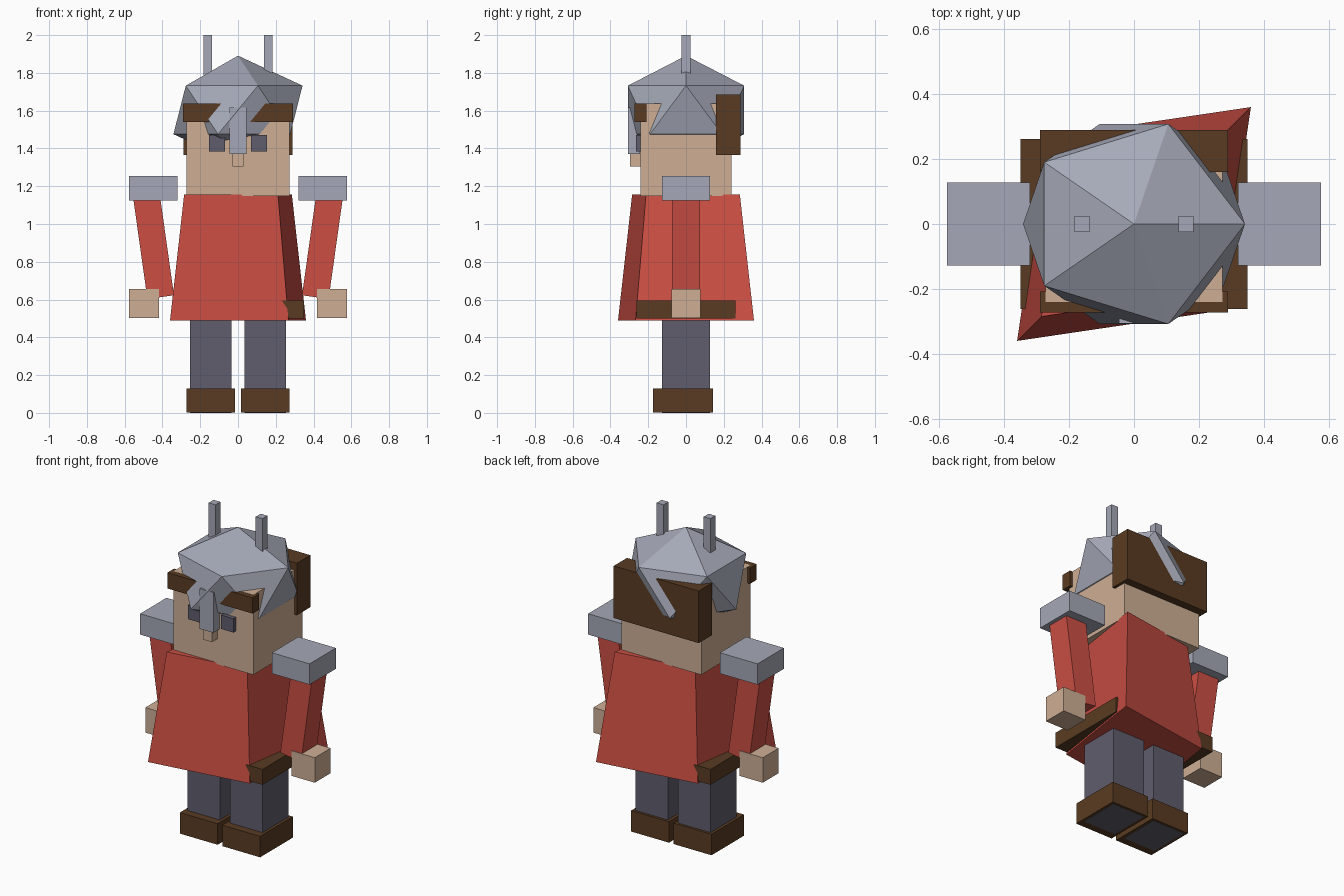
import bpy, bmesh, math
from mathutils import Matrix, Vector

if "Cube" in bpy.data.objects:
    bpy.data.objects.remove(bpy.data.objects["Cube"])


def material(name, r, g, b):
    """Flat colour given as sRGB 0-255, stored linear."""
    lin = [((c / 255 + 0.055) / 1.055) ** 2.4 for c in (r, g, b)]
    m = bpy.data.materials.new(name)
    m.diffuse_color = (*lin, 1)
    m.use_nodes = True
    m.node_tree.nodes["Principled BSDF"].inputs["Base Color"].default_value = m.diffuse_color
    return m


SKIN = material("skin", 207, 175, 149)
RED = material("red_cloth", 204, 79, 68)
BROWN = material("brown_leather", 89, 59, 34)
STEEL = material("steel", 165, 169, 183)
SLATE = material("slate_cloth", 96, 93, 108)


def finish(name, bm, mat):
    bmesh.ops.recalc_face_normals(bm, faces=bm.faces)
    mesh = bpy.data.meshes.new(name)
    bm.to_mesh(mesh)
    bm.free()
    mesh.materials.append(mat)
    ob = bpy.data.objects.new(name, mesh)
    bpy.context.collection.objects.link(ob)
    return ob


def box(name, mat, x, y, z, tilt=0):
    """Box spanning the (min, max) ranges, optionally tilted about y."""
    spans = (x, y, z)
    centre = Vector([(a + b) / 2 for a, b in spans])
    size = Vector([b - a for a, b in spans])
    bm = bmesh.new()
    bmesh.ops.create_cube(bm, size=1)
    bm.transform(Matrix.Translation(centre) @ Matrix.Rotation(tilt, 4, 'Y')
                 @ Matrix.Diagonal((*size, 1)))
    return finish(name, bm, mat)


def pair(name, mat, x, y, z, tilt=0):
    """Right-hand box plus its mirror image across x = 0."""
    box("right_" + name, mat, x, y, z, tilt)
    box("left_" + name, mat, (-x[1], -x[0]), y, z, -tilt)


# Legs and boots
pair("leg", SLATE, (0.035, 0.255), (-0.127, 0.127), (0, 0.55))
pair("boot", BROWN, (0.016, 0.273), (-0.175, 0.142), (0.001, 0.13))

# Tunic: tapered four-sided body, longer along one diagonal
bm = bmesh.new()
bmesh.ops.create_cone(bm, cap_ends=True, segments=4, radius1=0.36 * math.sqrt(2),
                      radius2=0.285 * math.sqrt(2), depth=0.668)
for v in bm.verts:
    a = math.atan2(v.co.y, v.co.x)
    # snap the ring onto the local axes before squashing
    r = math.hypot(v.co.x, v.co.y)
    k = round(a / (math.pi / 2)) * math.pi / 2
    v.co.x, v.co.y = r * math.cos(k), r * math.sin(k) * 0.742
bm.transform(Matrix.Translation((0, 0, 0.822)) @ Matrix.Rotation(math.pi / 4, 4, 'Z'))
finish("tunic", bm, RED)
box("belt", BROWN, (-0.35, 0.35), (-0.262, 0.262), (0.5, 0.595))

# Arms, hands and shoulder pads
pair("arm", RED, (0.379, 0.521), (-0.073, 0.073), (0.61, 1.194), math.radians(8))
pair("hand", SKIN, (0.418, 0.576), (-0.077, 0.077), (0.503, 0.657))
pair("shoulder_pad", STEEL, (0.32, 0.576), (-0.128, 0.128), (1.125, 1.253))

# Head and face
box("head", SKIN, (-0.272, 0.272), (-0.24, 0.24), (1.147, 1.638))
box("nose", SKIN, (-0.03, 0.03), (-0.297, -0.23), (1.305, 1.39))
pair("eye", SLATE, (0.069, 0.154), (-0.265, -0.23), (1.385, 1.47))

# Hair: block at the back, fringe band at the front
box("back_hair", BROWN, (-0.289, 0.289), (0.16, 0.289), (1.365, 1.685))
box("fringe", BROWN, (-0.29, 0.29), (-0.272, -0.208), (1.54, 1.637))

# Helmet with nose guard and two horns
bm = bmesh.new()
bmesh.ops.create_icosphere(bm, subdivisions=1, radius=1)
bm.transform(Matrix.Translation((0, 0, 1.604)) @ Matrix.Diagonal((0.382, 0.362, 0.287, 1)))
finish("helmet", bm, STEEL)
box("nose_guard", STEEL, (-0.046, 0.046), (-0.306, -0.243), (1.37, 1.617))
pair("horn", STEEL, (0.137, 0.183), (-0.024, 0.024), (1.79, 2.0))
